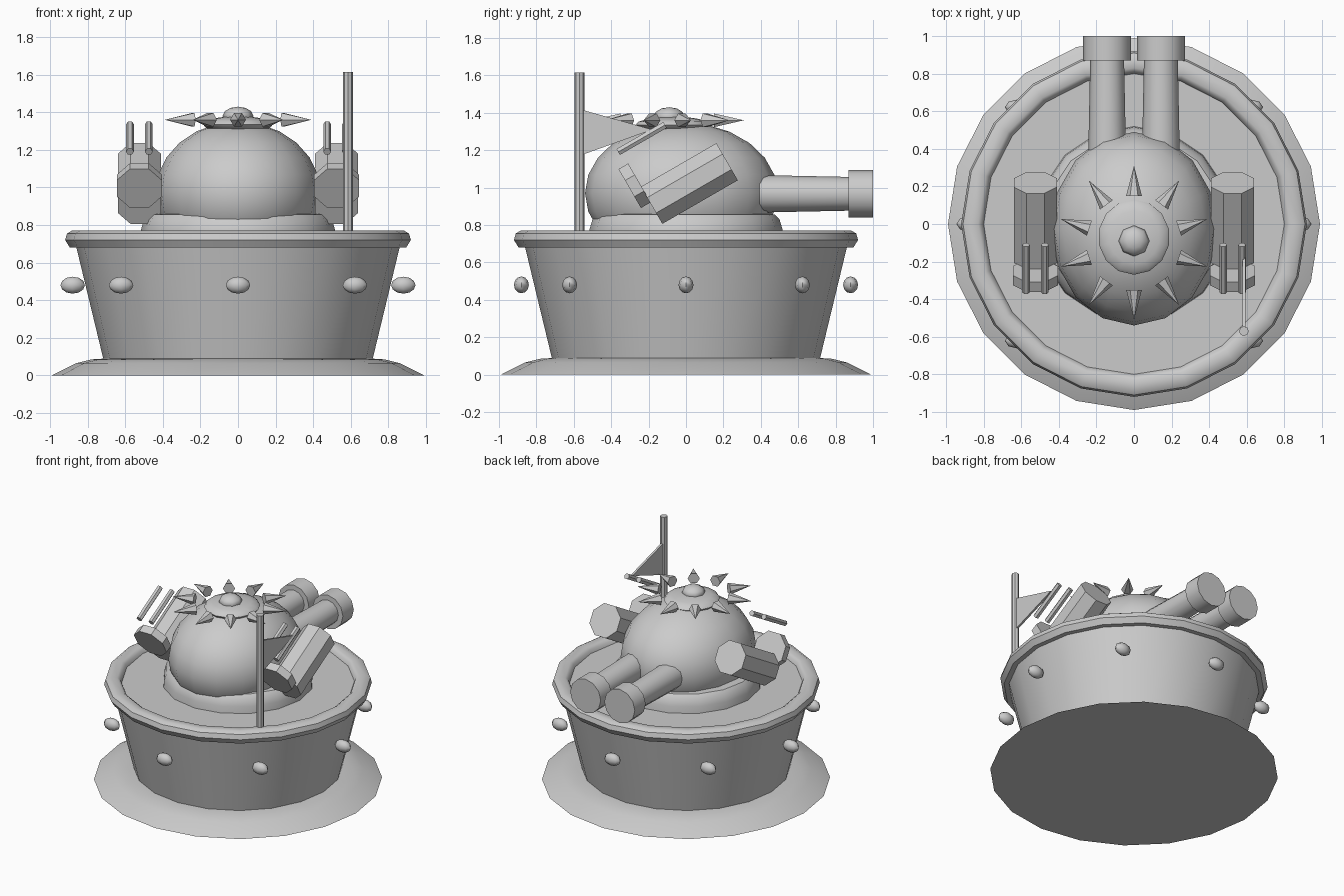
import bpy, bmesh, math
from mathutils import Vector, Matrix

if "Cube" in bpy.data.objects:
    bpy.data.objects.remove(bpy.data.objects["Cube"])

grey = bpy.data.materials.new("plain grey")
grey.diffuse_color = (0.6, 0.6, 0.6, 1)
grey.use_nodes = True
grey.node_tree.nodes["Principled BSDF"].inputs["Base Color"].default_value = grey.diffuse_color


def finish(name, bm, smooth=40):
    bmesh.ops.recalc_face_normals(bm, faces=bm.faces)
    me = bpy.data.meshes.new(name)
    bm.to_mesh(me)
    bm.free()
    me.materials.append(grey)
    ob = bpy.data.objects.new(name, me)
    bpy.context.collection.objects.link(ob)
    if smooth:
        bpy.ops.object.select_all(action='DESELECT')
        ob.select_set(True)
        bpy.context.view_layer.objects.active = ob
        bpy.ops.object.shade_smooth_by_angle(angle=math.radians(smooth))
    return ob


def lathe(name, profile, sides):
    """Revolve (radius, z) points about the z axis; open ends get capped."""
    bm = bmesh.new()
    rings = [[bm.verts.new((r * math.cos(2 * math.pi * i / sides),
                            r * math.sin(2 * math.pi * i / sides), z))
              for i in range(sides)] for r, z in profile]
    for a, b in zip(rings, rings[1:]):
        for i in range(sides):
            j = (i + 1) % sides
            bm.faces.new((a[i], a[j], b[j], b[i]))
    bm.faces.new(rings[0])
    bm.faces.new(rings[-1])
    return finish(name, bm)


def ball(name, loc, radii, seg=16, rings=10):
    bm = bmesh.new()
    bmesh.ops.create_uvsphere(bm, u_segments=seg, v_segments=rings, radius=1,
                              matrix=Matrix.Translation(loc) @ Matrix.Diagonal((*radii, 1)))
    return finish(name, bm, 60)


def rod(name, a, b, r1, r2, sides, smooth=40, turn=0.0):
    """Cylinder or cone running from point a to point b."""
    a, b = Vector(a), Vector(b)
    d = b - a
    m = (Matrix.Translation((a + b) / 2) @ d.to_track_quat('Z', 'X').to_matrix().to_4x4()
         @ Matrix.Rotation(turn, 4, 'Z'))
    bm = bmesh.new()
    bmesh.ops.create_cone(bm, cap_ends=True, segments=sides, radius1=r1, radius2=r2,
                          depth=d.length, matrix=m)
    bmesh.ops.remove_doubles(bm, verts=bm.verts, dist=1e-5)
    return finish(name, bm, smooth)


# Flared skirt and tub with a rolled rim and sunken deck
lathe("skirt", [(0.99, 0), (0.86, 0.065), (0.78, 0.085), (0.70, 0.09)], 20)
lathe("tub", [(0.715, 0.08), (0.86, 0.68), (0.895, 0.68), (0.92, 0.72), (0.91, 0.755),
              (0.885, 0.77), (0.83, 0.77), (0.81, 0.755), (0.80, 0.73)], 20)

# Studs around the tub
for i in range(8):
    t = math.pi * i / 4
    ball("stud", (0.88 * math.cos(t), 0.88 * math.sin(t), 0.48), (0.065, 0.04, 0.045), 8, 6)

# Dome on its collar
lathe("collar", [(0.52, 0.72), (0.515, 0.78), (0.50, 0.83), (0.475, 0.857), (0.42, 0.86)], 16)
ball("dome", (0, -0.025, 0.97), (0.44, 0.515, 0.38), 16, 12)

# Cap, knob and ring of spikes
ball("cap", (0, -0.07, 1.335), (0.19, 0.20, 0.045), 14, 8)
ball("knob", (0, -0.09, 1.38), (0.082, 0.082, 0.05), 8, 6)
for i in range(10):
    t = math.pi / 2 + math.pi * i / 5
    c, s = math.cos(t), math.sin(t)
    rod("spike", (0.25 * c, -0.1 + 0.25 * s, 1.36), (0.41 * c, -0.1 + 0.41 * s, 1.36),
        0.042, 0, 6, 0)

axis = Vector((0, math.cos(math.pi / 6), math.sin(math.pi / 6)))
for side in (-1, 1):
    # Twin cannons
    x = 0.143 * side
    rod("cannon_barrel", (x, 0.30, 0.967), (x, 0.88, 0.967), 0.102, 0.09, 12)
    rod("cannon_muzzle", (x, 0.87, 0.967), (x, 1.0, 0.967), 0.128, 0.128, 12)
    # Tilted side pod, its offset end plate and two handle rods
    x = 0.525 * side
    mid = Vector((x, 0.018, 1.022))
    rod("side_pod", mid - axis * 0.233, mid + axis * 0.233, 0.124, 0.124, 8, 0, math.pi / 8)
    mid = Vector((x, -0.275, 1.01))
    rod("pod_end_plate", mid - axis * 0.03, mid + axis * 0.03, 0.13, 0.13, 8, 0, math.pi / 8)
    for off in (-0.05, 0.05):
        mid = Vector((x + off, -0.237, 1.263))
        rod("pod_handle", mid - axis * 0.145, mid + axis * 0.145, 0.021, 0.021, 6)

# Flag pole and pennant
rod("flag_pole", (0.585, -0.57, 0.72), (0.585, -0.57, 1.615), 0.026, 0.026, 8)
bm = bmesh.new()
pts = [(-0.57, 1.42), (-0.57, 1.17), (-0.18, 1.31)]
f = bm.faces.new([bm.verts.new((0.577, y, z)) for y, z in pts])
new = bmesh.ops.extrude_face_region(bm, geom=[f])["geom"]
bmesh.ops.translate(bm, vec=(0.016, 0, 0),
                    verts=[v for v in new if isinstance(v, bmesh.types.BMVert)])
finish("pennant", bm, 0)
